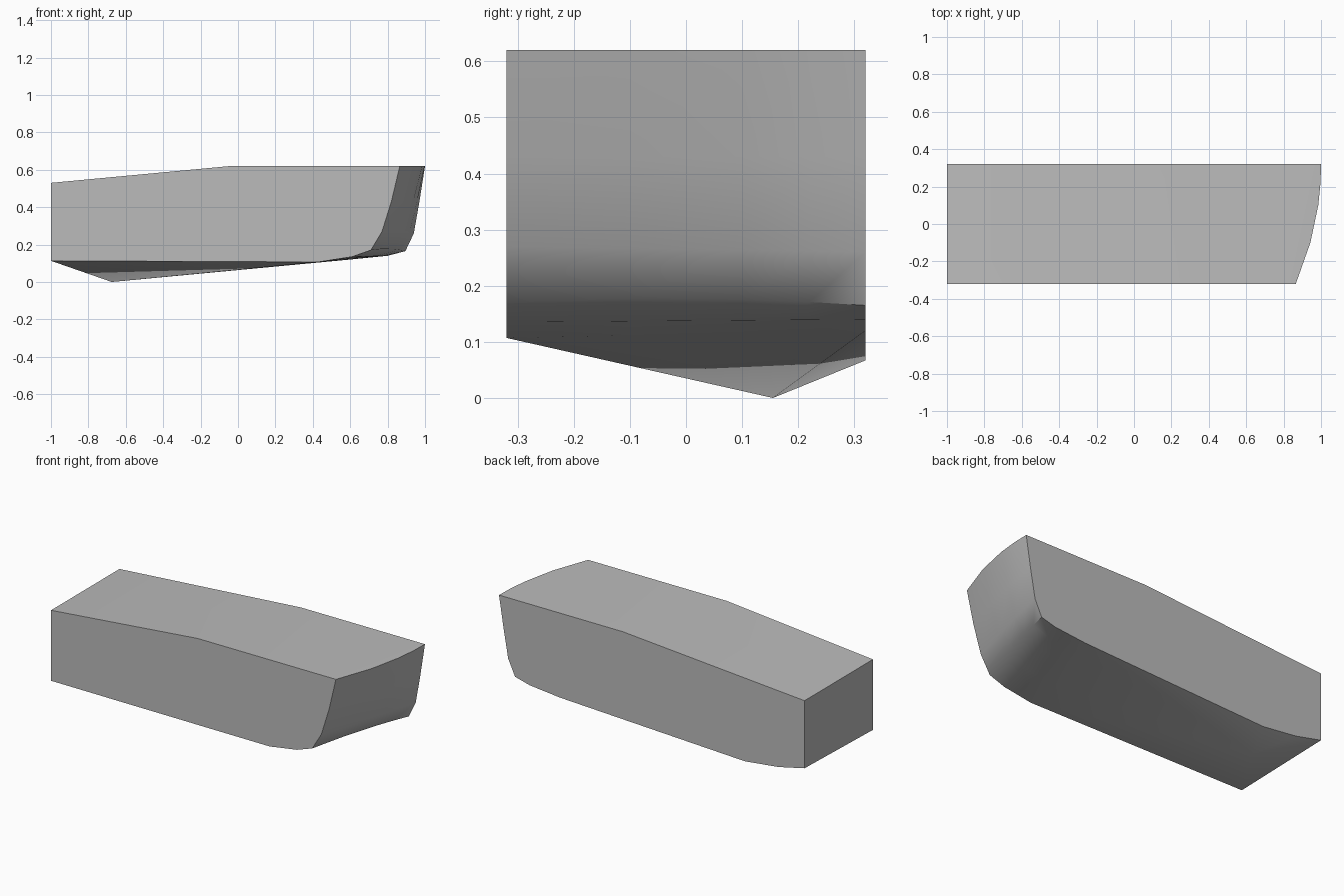
import bpy
import bmesh
import math
from mathutils import Vector

cube = bpy.data.objects.get("Cube")
if cube:
    bpy.data.objects.remove(cube, do_unlink=True)

HALF = 0.32
bm = bmesh.new()


def vert(x, y, z):
    return bm.verts.new((x, y, z))


# Nose outline on the front and back sides, from the belly up to the top rim
front_nose = [(0.43, 0.107), (0.61, 0.135), (0.71, 0.17), (0.77, 0.27), (0.82, 0.43), (0.865, 0.62)]
back_nose = [(0.60, 0.12), (0.80, 0.14), (0.895, 0.165), (0.94, 0.26), (0.97, 0.43), (1.0, 0.62)]

# Loft the nose between the sides, bowing it outward towards the rim
stations = [-HALF, -0.1, 0.1, 0.22, HALF]
nose = []
for i, (f, b) in enumerate(zip(front_nose, back_nose)):
    row = []
    for y in stations:
        t = (y + HALF) / (2 * HALF)
        x, z = Vector(f).lerp(Vector(b), t)
        x += 0.14 * t * (1 - t) * max(0, (z - 0.17) / 0.45)
        if i == 2:
            z += 0.04 * t * (1 - t)
        row.append(vert(x, y, z))
    nose.append(row)
for low, high in zip(nose, nose[1:]):
    for j in range(len(stations) - 1):
        bm.faces.new((low[j], low[j + 1], high[j + 1], high[j]))

# Flat end and top bend
end_top = [vert(-1, y, 0.53) for y in (-HALF, HALF)]
end_low = [vert(-1, -HALF, 0.113), vert(-1, HALF, 0.13)]
bend = [vert(-0.04, -HALF, 0.62), vert(0.19, HALF, 0.62)]
bm.faces.new((end_top[0], end_top[1], end_low[1], end_low[0]))
bm.faces.new((end_top[0], bend[0], bend[1], end_top[1]))
bm.faces.new([bend[0]] + nose[-1] + [bend[1]])

# Upright sides
belly_back = [vert(-0.83, HALF, 0.092), vert(-0.61, HALF, 0.067)]
bm.faces.new([end_low[0]] + [r[0] for r in nose] + [bend[0], end_top[0]])
bm.faces.new([end_low[1]] + belly_back + [r[-1] for r in nose] + [bend[1], end_top[1]])

# Belly, fanned out from its lowest point
keel = vert(-0.675, 0.155, 0)
rim = [end_low[0]] + nose[0] + belly_back[::-1] + [end_low[1]]
for a, b in zip(rim, rim[1:] + rim[:1]):
    bm.faces.new((keel, a, b))

bmesh.ops.recalc_face_normals(bm, faces=bm.faces[:])
mesh = bpy.data.meshes.new("block_body")
bm.to_mesh(mesh)
bm.free()
body = bpy.data.objects.new("block_body", mesh)
bpy.context.scene.collection.objects.link(body)

# Plain grey finish
mat = bpy.data.materials.new("plain_grey")
mat.use_nodes = True
grey = (0.5, 0.5, 0.5, 1)
mat.diffuse_color = grey
shader = next(n for n in mat.node_tree.nodes if n.type == "BSDF_PRINCIPLED")
shader.inputs["Base Color"].default_value = grey
mesh.materials.append(mat)

bpy.ops.object.select_all(action="DESELECT")
body.select_set(True)
bpy.context.view_layer.objects.active = body
bpy.ops.object.shade_smooth_by_angle(angle=math.radians(44))
